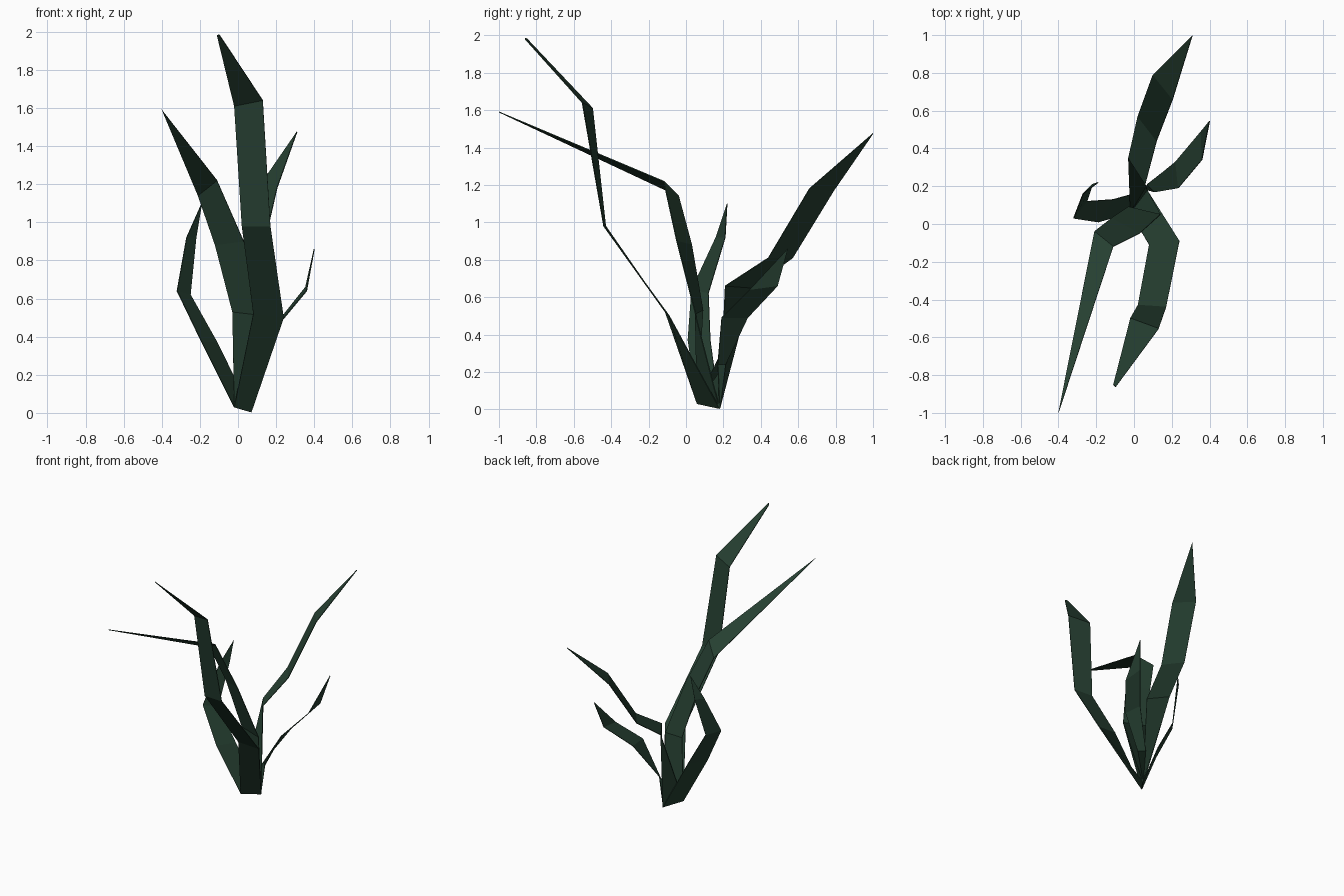
import bpy

green = bpy.data.materials.new("dark leaf green")
green.diffuse_color = (0.019, 0.050, 0.031, 1)

# All blades grow from one shared base edge
BASE = ((-0.02, 0.06, 0.03), (0.07, 0.18, 0.004))


def blade(name, rings, tip):
    """Ribbon leaf: left/right edge pairs going up, closed by a tip point."""
    pairs = [BASE] + rings
    verts = [p for pair in pairs for p in pair] + [tip]
    faces = [(2 * i, 2 * i + 1, 2 * i + 3, 2 * i + 2) for i in range(len(pairs) - 1)]
    n = len(verts) - 1
    faces.append((n - 2, n - 1, n))
    mesh = bpy.data.meshes.new(name)
    mesh.from_pydata(verts, [], faces)
    mesh.materials.append(green)
    ob = bpy.data.objects.new(name, mesh)
    bpy.context.collection.objects.link(ob)
    # Paper-thin leaf thickness
    mod = ob.modifiers.new("thickness", 'SOLIDIFY')
    mod.thickness = 0.005
    mod.offset = 0


# Tallest blade, leaning to the front
blade("tall_front_blade", [
    ((0.08, -0.11, 0.52), (0.24, -0.09, 0.50)),
    ((0.02, -0.43, 0.98), (0.17, -0.44, 0.98)),
    ((-0.02, -0.50, 1.61), (0.13, -0.555, 1.64)),
    ((-0.11, -0.85, 1.98), (-0.095, -0.86, 1.98)),
], (-0.10, -0.86, 1.985))

# Blade bending sharply forward to the left
blade("bent_front_blade", [
    ((-0.03, 0.09, 0.53), (0.14, 0.05, 0.51)),
    ((-0.12, 0.03, 0.88), (0.03, -0.05, 0.90)),
    ((-0.21, -0.04, 1.14), (-0.11, -0.12, 1.22)),
], (-0.40, -1.0, 1.59))

# Long blade leaning to the back
blade("long_back_blade", [
    ((-0.03, 0.35, 0.65), (0.06, 0.21, 0.66)),
    ((0.02, 0.57, 0.81), (0.12, 0.44, 0.81)),
    ((0.10, 0.79, 1.17), (0.205, 0.66, 1.18)),
], (0.31, 1.0, 1.475))

# Short blade at the back right
blade("short_right_blade", [
    ((0.07, 0.21, 0.24), (0.11, 0.17, 0.24)),
    ((0.22, 0.33, 0.49), (0.235, 0.19, 0.49)),
    ((0.355, 0.49, 0.66), (0.36, 0.34, 0.64)),
], (0.40, 0.545, 0.86))

# Curled blade on the left
blade("short_left_blade", [
    ((-0.19, 0.01, 0.37), (-0.11, 0.13, 0.37)),
    ((-0.32, 0.03, 0.64), (-0.25, 0.12, 0.62)),
    ((-0.27, 0.16, 0.92), (-0.22, 0.21, 0.92)),
], (-0.19, 0.22, 1.10))
